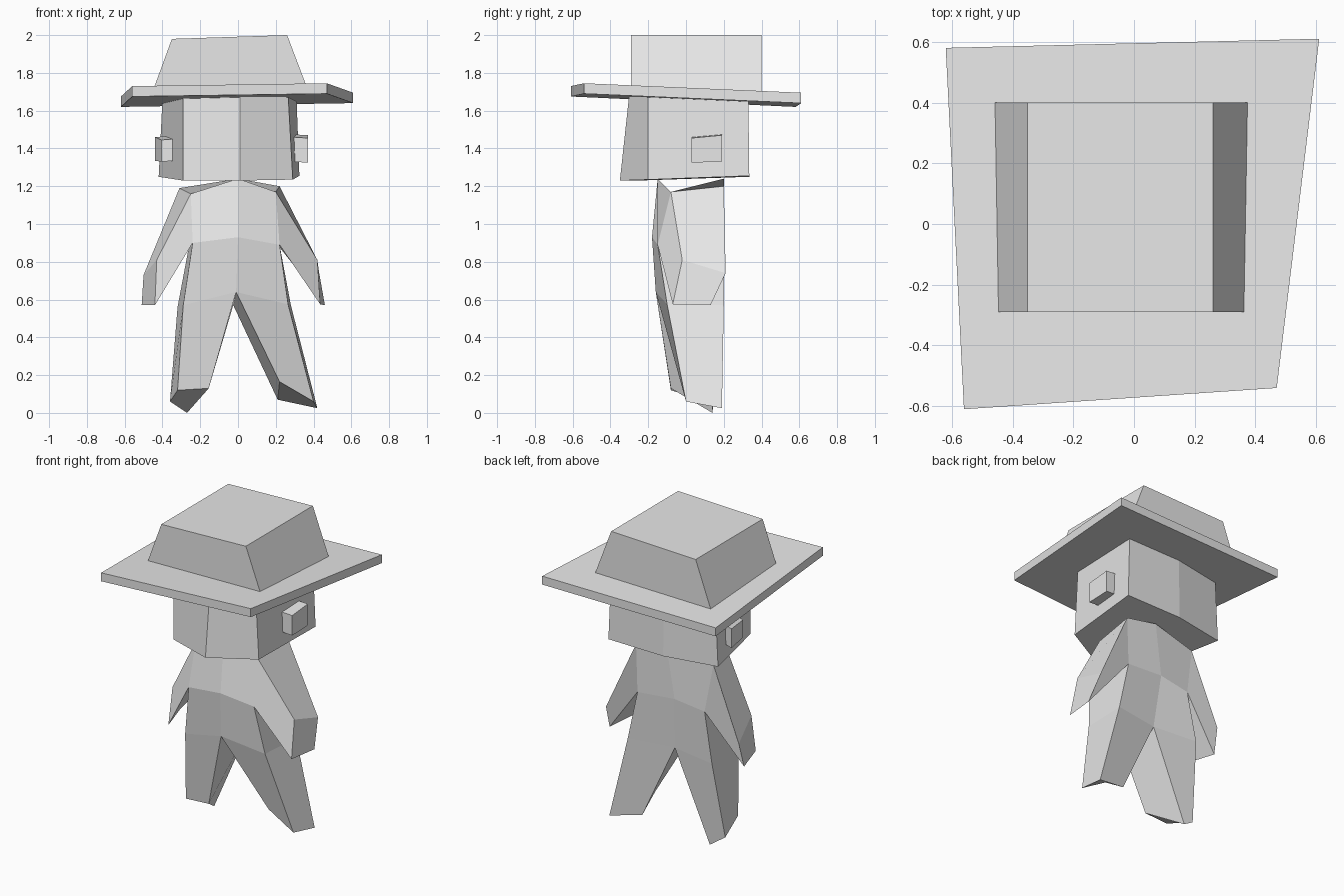
import bpy
import bmesh
from mathutils import Vector

# Remove the default cube only
default_cube = bpy.data.objects.get("Cube")
if default_cube:
    bpy.data.objects.remove(default_cube, do_unlink=True)


def flat_material(name, color):
    material = bpy.data.materials.new(name)
    material.use_nodes = True
    material.diffuse_color = color
    shader = next(n for n in material.node_tree.nodes if n.type == "BSDF_PRINCIPLED")
    shader.inputs["Base Color"].default_value = color
    return material


GREY = flat_material("plain_grey", (0.8, 0.8, 0.8, 1))


def loft(name, *rings):
    """Join matching rings of points with flat quads and close both ends."""
    bm = bmesh.new()
    loops = [[bm.verts.new(point) for point in ring] for ring in rings]
    for lower, upper in zip(loops, loops[1:]):
        for i in range(len(lower)):
            j = (i + 1) % len(lower)
            bm.faces.new((lower[i], lower[j], upper[j], upper[i]))
    bm.faces.new(loops[0][::-1])
    bm.faces.new(loops[-1])
    bmesh.ops.recalc_face_normals(bm, faces=bm.faces)
    mesh = bpy.data.meshes.new(name)
    bm.to_mesh(mesh)
    bm.free()
    mesh.materials.append(GREY)
    part = bpy.data.objects.new(name, mesh)
    bpy.context.collection.objects.link(part)
    return part


def rectangle(x_min, x_max, y_min, y_max, z_left, z_right):
    """Level or sideways-tilted rectangle, counterclockwise from above."""
    return [(x_min, y_min, z_left), (x_max, y_min, z_right),
            (x_max, y_max, z_right), (x_min, y_max, z_left)]


def raised(ring, offset):
    return [Vector(point) + Vector(offset) for point in ring]


# Hat: slightly skewed, tilted brim and a tapered crown
brim_bottom = [(-.56, -.61, 1.675), (.47, -.54, 1.69),
               (.61, .61, 1.64), (-.62, .58, 1.62)]
loft("hat_brim", brim_bottom, raised(brim_bottom, (0, 0, .055)))
loft("hat_crown",
     rectangle(-.46, .374, -.29, .40, 1.68, 1.70),
     rectangle(-.35, .26, -.29, .40, 1.98, 2.0))

# Head: six-sided block with a ridge down the front
loft("head",
     [(-.29, -.25, 1.23), (.01, -.35, 1.23), (.29, -.20, 1.235),
      (.325, .335, 1.255), (-.07, .335, 1.25), (-.42, .27, 1.25)],
     [(-.29, -.25, 1.69), (.01, -.30, 1.69), (.265, -.20, 1.69),
      (.31, .33, 1.665), (-.07, .33, 1.66), (-.40, .27, 1.66)])

# Ears: small blocks standing out from the sides of the head
left_ear = [(.28, .03, 1.33), (.28, .19, 1.335),
            (.28, .19, 1.475), (.28, .03, 1.46)]
loft("left_ear", left_ear, raised(left_ear, (.09, 0, -.005)))
right_ear = [(-.335, -.03, 1.335), (-.37, .14, 1.34),
             (-.37, .14, 1.465), (-.335, -.03, 1.45)]
loft("right_ear", right_ear, raised(right_ear, (-.07, .02, -.005)))

# Shared body landmarks: each entry is a (front, back) pair
centre = {
    "neck": ((0, -.15, 1.24), (0, .20, 1.24)),
    "waist": ((0, -.18, .93), (-.05, .19, .91)),
    "crotch": ((-.01, -.16, .64), (-.025, .15, .57)),
}
sides = {
    "left": {
        "shoulder": ((.20, -.08, 1.17), (.22, .20, 1.20)),
        "elbow": ((.42, -.02, .81), (.43, .21, .74)),
        "hand": ((.435, -.07, .575), (.46, .13, .57)),
        "waist": ((.22, -.15, .89), (.21, .20, .89)),
        "hip": ((.265, -.10, .575), (.28, .20, .57)),
        "foot_outer": ((.40, 0, .06), (.42, .19, .025)),
        "foot_inner": ((.22, 0, .165), (.21, .15, .07)),
    },
    "right": {
        "shoulder": ((-.25, -.08, 1.16), (-.31, .16, 1.19)),
        "elbow": ((-.43, -.06, .81), (-.50, .17, .73)),
        "hand": ((-.44, -.09, .57), (-.51, .13, .57)),
        "waist": ((-.24, -.165, .90), (-.26, .18, .88)),
        "hip": ((-.29, -.13, .57), (-.32, .19, .56)),
        "foot_outer": ((-.32, -.08, .12), (-.36, .11, .06)),
        "foot_inner": ((-.155, -.08, .13), (-.27, .14, 0)),
    },
}


def outline(right_pair, middle_pair, left_pair):
    """Ring around the body: across the front, then back along the rear."""
    pairs = (right_pair, middle_pair, left_pair)
    return [p[0] for p in pairs] + [p[1] for p in reversed(pairs)]


# Torso: shoulders, waist and hips
loft("torso", *(outline(sides["right"][side_key], centre[mid_key], sides["left"][side_key])
                for side_key, mid_key in (("shoulder", "neck"), ("waist", "waist"),
                                          ("hip", "crotch"))))

for side, marks in sides.items():
    # Arm: wedge from the shoulder and armpit to the edge of the hand
    arm = [marks[key] for key in ("shoulder", "waist", "hand", "elbow")]
    loft(side + "_arm", [pair[0] for pair in arm], [pair[1] for pair in arm])

    # Leg: tapers from the hip to a slanted foot
    def leg_ring(outer, inner):
        return [inner[0], outer[0], outer[1], inner[1]]

    loft(side + "_leg",
         leg_ring(marks["hip"], centre["crotch"]),
         leg_ring(marks["foot_outer"], marks["foot_inner"]))
